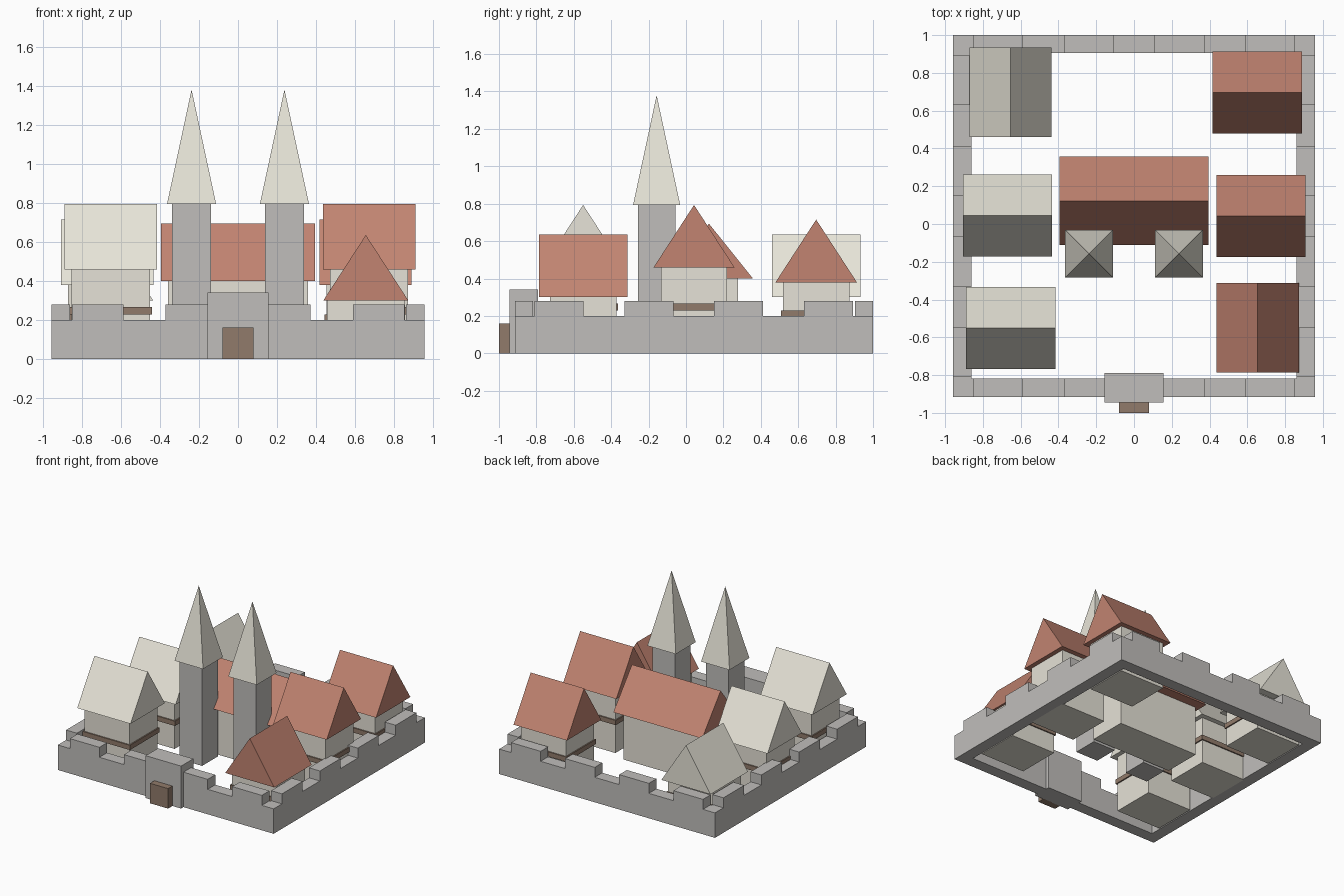
import bpy

cube = bpy.data.objects.get("Cube")
if cube:
    bpy.data.objects.remove(cube, do_unlink=True)


def material(name, r, g, b):
    """Flat material from display (sRGB) values, stored as linear."""
    colour = [((c / 255 + 0.055) / 1.055) ** 2.4 for c in (r, g, b)] + [1.0]
    mat = bpy.data.materials.new(name)
    mat.use_nodes = True
    mat.diffuse_color = colour
    bsdf = next(n for n in mat.node_tree.nodes if n.type == "BSDF_PRINCIPLED")
    bsdf.inputs["Base Color"].default_value = colour
    bsdf.inputs["Roughness"].default_value = 0.9
    return mat


STONE = material("grey stone", 192, 190, 187)
PLASTER = material("cream plaster", 230, 226, 215)
PALE = material("pale roof", 231, 228, 216)
TILE = material("terracotta roof", 194, 132, 113)
TIMBER = material("brown timber", 145, 123, 107)


def add_mesh(name, verts, faces, mat):
    mesh = bpy.data.meshes.new(name)
    mesh.from_pydata(verts, [], faces)
    mesh.materials.append(mat)
    obj = bpy.data.objects.new(name, mesh)
    bpy.context.collection.objects.link(obj)
    return obj


def box(name, x0, x1, y0, y1, z0, z1, mat):
    verts = [(x, y, z) for z in (z0, z1)
             for x, y in ((x0, y0), (x1, y0), (x1, y1), (x0, y1))]
    sides = [(i, (i + 1) % 4, (i + 1) % 4 + 4, i + 4) for i in range(4)]
    return add_mesh(name, verts, [(3, 2, 1, 0), (4, 5, 6, 7)] + sides, mat)


def centred_box(name, x, y, wide, deep, z0, z1, mat):
    return box(name, x - wide / 2, x + wide / 2, y - deep / 2, y + deep / 2, z0, z1, mat)


def gable_roof(name, x, y, length, span, z0, z1, mat, along_y=False):
    """Solid triangular prism with its ridge along x, or along y."""
    l, s = length / 2, span / 2
    verts = [(e, t, z) for e in (-l, l) for t, z in ((-s, z0), (s, z0), (0, z1))]
    if along_y:
        verts = [(-t, e, z) for e, t, z in verts]
    verts = [(x + a, y + b, z) for a, b, z in verts]
    faces = [(0, 2, 1), (3, 4, 5), (0, 1, 4, 3), (1, 2, 5, 4), (2, 0, 3, 5)]
    return add_mesh(name, verts, faces, mat)


def spire(name, x, y, half, z0, z1, mat):
    verts = [(x + a * half, y + b * half, z0)
             for a, b in ((-1, -1), (1, -1), (1, 1), (-1, 1))] + [(x, y, z1)]
    faces = [(3, 2, 1, 0)] + [(i, (i + 1) % 4, 4) for i in range(4)]
    return add_mesh(name, verts, faces, mat)


# Curtain walls
W, FRONT, BACK, THICK = 0.957, -0.915, 1.0, 0.096
WALL_TOP, MERLON_TOP = 0.2, 0.28
inner_x, inner_front, inner_back = W - THICK, FRONT + THICK, BACK - THICK
box("front_wall", -W, W, FRONT, inner_front, 0, WALL_TOP, STONE)
box("back_wall", -W, W, inner_back, BACK, 0, WALL_TOP, STONE)
box("right_wall", -W, -inner_x, inner_front, inner_back, 0, WALL_TOP, STONE)
box("left_wall", inner_x, W, inner_front, inner_back, 0, WALL_TOP, STONE)

# Battlements
LONG = 0.263
for i in range(4):
    x = -0.851 + 0.48 * i
    y = -0.81 + 0.48 * i
    box("front_merlon", x, x + LONG, FRONT, inner_front, WALL_TOP, MERLON_TOP, STONE)
    box("back_merlon", x, x + LONG, inner_back, BACK, WALL_TOP, MERLON_TOP, STONE)
    box("right_merlon", -W, -inner_x, y, y + LONG, WALL_TOP, MERLON_TOP, STONE)
    box("left_merlon", inner_x, W, y, y + LONG, WALL_TOP, MERLON_TOP, STONE)

# Gatehouse and door
box("gatehouse", -0.157, 0.157, -0.945, -0.79, 0, 0.34, STONE)
box("gate_door", -0.08, 0.08, -1.0, -0.94, 0, 0.16, TIMBER)

# Great hall with its twin towers
centred_box("hall_walls", 0, 0.123, 0.72, 0.31, 0, 0.4, PLASTER)
gable_roof("hall_roof", 0, 0.123, 0.787, 0.47, 0.4, 0.693, TILE)
for side, name in ((-1, "right"), (1, "left")):
    x, y = 0.238 * side, -0.157
    centred_box(name + "_tower", x, y, 0.2, 0.2, 0, 0.793, STONE)
    spire(name + "_spire", x, y, 0.126, 0.793, 1.38, PALE)


def house(name, x, y, eaves, roof_mat, turned=False):
    """Plaster block with a timber band above mid height under a gabled roof."""
    mid = eaves / 2
    centred_box(name + "_walls", x, y, 0.4, 0.355, 0, eaves, PLASTER)
    centred_box(name + "_band", x, y, 0.42, 0.375, mid, mid + 0.038, TIMBER)
    gable_roof(name + "_roof", x, y, 0.473, 0.435, eaves, eaves + 0.335,
               roof_mat, along_y=turned)


# Houses around the courtyard
house("front_right_house", -0.652, -0.55, 0.458, PALE)
house("middle_right_house", -0.67, 0.045, 0.38, PALE)
house("back_right_house", -0.653, 0.697, 0.3, PALE, turned=True)
house("front_left_house", 0.655, -0.55, 0.3, TILE, turned=True)
house("middle_left_house", 0.672, 0.043, 0.458, TILE)
house("back_left_house", 0.653, 0.696, 0.38, TILE)
